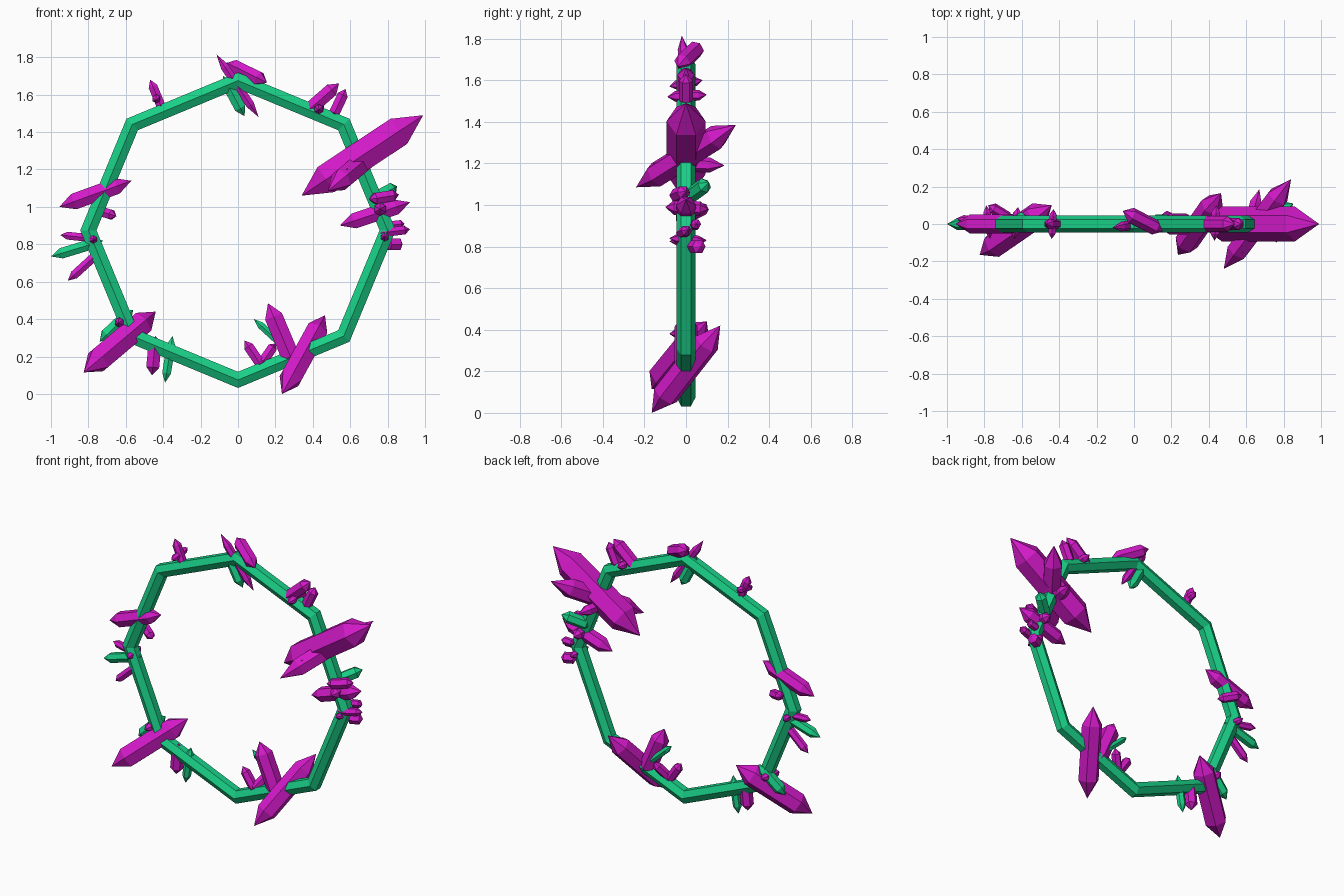
import bpy, bmesh, math
from mathutils import Vector


def material(name, colour):
    m = bpy.data.materials.new(name)
    m.diffuse_color = colour
    return m


GREEN = material("green_crystal", (0.01, 0.62, 0.24, 1))
PURPLE = material("purple_crystal", (0.65, 0.01, 0.58, 1))


def finish(name, bm, mat):
    bmesh.ops.recalc_face_normals(bm, faces=bm.faces[:])
    me = bpy.data.meshes.new(name)
    bm.to_mesh(me)
    bm.free()
    me.materials.append(mat)
    ob = bpy.data.objects.new(name, me)
    bpy.context.collection.objects.link(ob)
    return ob


def ring(name, centre_z, radius, thick, sides):
    """Polygonal hoop with a hexagonal section, corners facing front and back."""
    bm = bmesh.new()
    loops = []
    for i in range(sides):
        a = 2 * math.pi * i / sides
        loop = []
        for k in range(6):
            b = math.radians(30 + 60 * k)
            d = radius + thick * math.cos(b) / math.cos(math.pi / sides)
            loop.append(bm.verts.new((d * math.cos(a), thick * math.sin(b),
                                      centre_z + d * math.sin(a))))
        loops.append(loop)
    for i in range(sides):
        p, q = loops[i], loops[(i + 1) % sides]
        for k in range(6):
            n = (k + 1) % 6
            bm.faces.new((p[k], p[n], q[n], q[k]))
    return finish(name, bm, GREEN)


def crystal(name, a, b, r, mat):
    """Six-sided prism with a point at each end, from tip a to tip b."""
    a, b = Vector(a), Vector(b)
    d = (b - a).normalized()
    ref = Vector((0, 1, 0)) if abs(d.y) < 0.9 else Vector((0, 0, 1))
    u = (ref - d * ref.dot(d)).normalized()
    v = d.cross(u)
    bm = bmesh.new()
    ends = []
    for t in (0.2, 0.8):
        c = a.lerp(b, t)
        ends.append([bm.verts.new(c + r * (u * math.cos(k * math.pi / 3)
                                           + v * math.sin(k * math.pi / 3)))
                     for k in range(6)])
    ta, tb = bm.verts.new(a), bm.verts.new(b)
    p, q = ends
    for k in range(6):
        n = (k + 1) % 6
        bm.faces.new((p[k], p[n], q[n], q[k]))
        bm.faces.new((ta, p[n], p[k]))
        bm.faces.new((tb, q[k], q[n]))
    return finish(name, bm, mat)


def cluster(name, mat, items):
    for i, (a, b, r) in enumerate(items):
        crystal(f"{name}_{i + 1}", a, b, r, mat)


# Hoop
ring("octagon_ring", 0.875, 0.80, 0.046, 8)

# Large cluster on the upper right side
cluster("large_crystal", PURPLE, [
    ((0.34, 0, 1.06), (0.99, 0, 1.49), 0.093),
    ((0.48, -0.24, 1.085), (0.84, 0.24, 1.385), 0.062),
    ((0.58, -0.16, 1.2), (0.67, 0.185, 1.19), 0.036),
])

# Right side
cluster("right_crystal", PURPLE, [
    ((0.545, 0, 0.90), (0.92, 0, 1.025), 0.048),
    ((0.70, -0.06, 1.04), (0.86, 0.0, 1.065), 0.034),
    ((0.76, -0.10, 0.99), (0.76, 0.11, 0.98), 0.035),
    ((0.76, -0.03, 0.86), (0.92, 0.01, 0.88), 0.027),
    ((0.80, 0.04, 0.90), (0.89, 0.05, 0.91), 0.025),
    ((0.79, 0.03, 0.80), (0.88, 0.07, 0.80), 0.035),
    ((0.78, -0.08, 0.84), (0.80, 0.09, 0.83), 0.022),
])

# Top and upper sides
cluster("top_crystal", PURPLE, [
    ((-0.115, -0.02, 1.815), (0.11, 0.01, 1.48), 0.026),
    ((-0.06, 0.07, 1.77), (0.155, -0.04, 1.665), 0.042),
    ((0.54, 0.0, 1.66), (0.345, 0.0, 1.49), 0.042),
    ((0.575, 0.0, 1.63), (0.50, 0.0, 1.47), 0.033),
    ((0.43, -0.09, 1.52), (0.44, 0.10, 1.53), 0.026),
    ((-0.47, 0, 1.68), (-0.395, 0, 1.50), 0.028),
    ((-0.44, -0.08, 1.57), (-0.43, 0.08, 1.60), 0.022),
])

# Left side
cluster("left_crystal", PURPLE, [
    ((-0.955, 0, 1.0), (-0.57, 0, 1.14), 0.05),
    ((-0.78, 0.10, 0.99), (-0.65, 0.02, 0.95), 0.03),
    ((-0.95, 0.03, 0.85), (-0.76, 0.0, 0.83), 0.024),
    ((-0.77, -0.08, 0.825), (-0.79, 0.10, 0.83), 0.022),
    ((-0.91, 0, 0.605), (-0.74, 0, 0.76), 0.027),
])

# Lower left
cluster("lower_left_crystal", PURPLE, [
    ((-0.825, -0.165, 0.115), (-0.44, 0.10, 0.44), 0.072),
    ((-0.64, -0.08, 0.38), (-0.62, 0.09, 0.39), 0.026),
    ((-0.44, 0, 0.31), (-0.46, 0, 0.10), 0.04),
])

# Bottom right
cluster("bottom_crystal", PURPLE, [
    ((0.235, -0.165, 0.0), (0.465, 0.165, 0.42), 0.065),
    ((0.16, 0, 0.485), (0.31, 0, 0.13), 0.056),
    ((0.035, 0.0, 0.285), (0.14, 0.0, 0.13), 0.031),
    ((0.20, 0.06, 0.27), (0.11, -0.02, 0.14), 0.03),
])

# Small green crystals around the hoop
cluster("green_crystal", GREEN, [
    ((-0.08, 0, 1.70), (0.035, 0, 1.485), 0.035),
    ((0.70, 0.0, 1.03), (0.85, 0.11, 1.11), 0.038),
    ((-1.0, 0, 0.735), (-0.72, 0, 0.82), 0.033),
    ((-0.74, 0.0, 0.28), (-0.56, 0.03, 0.45), 0.038),
    ((-0.35, 0, 0.31), (-0.39, 0, 0.06), 0.027),
    ((0.085, 0.03, 0.40), (0.26, 0.03, 0.24), 0.022),
])
